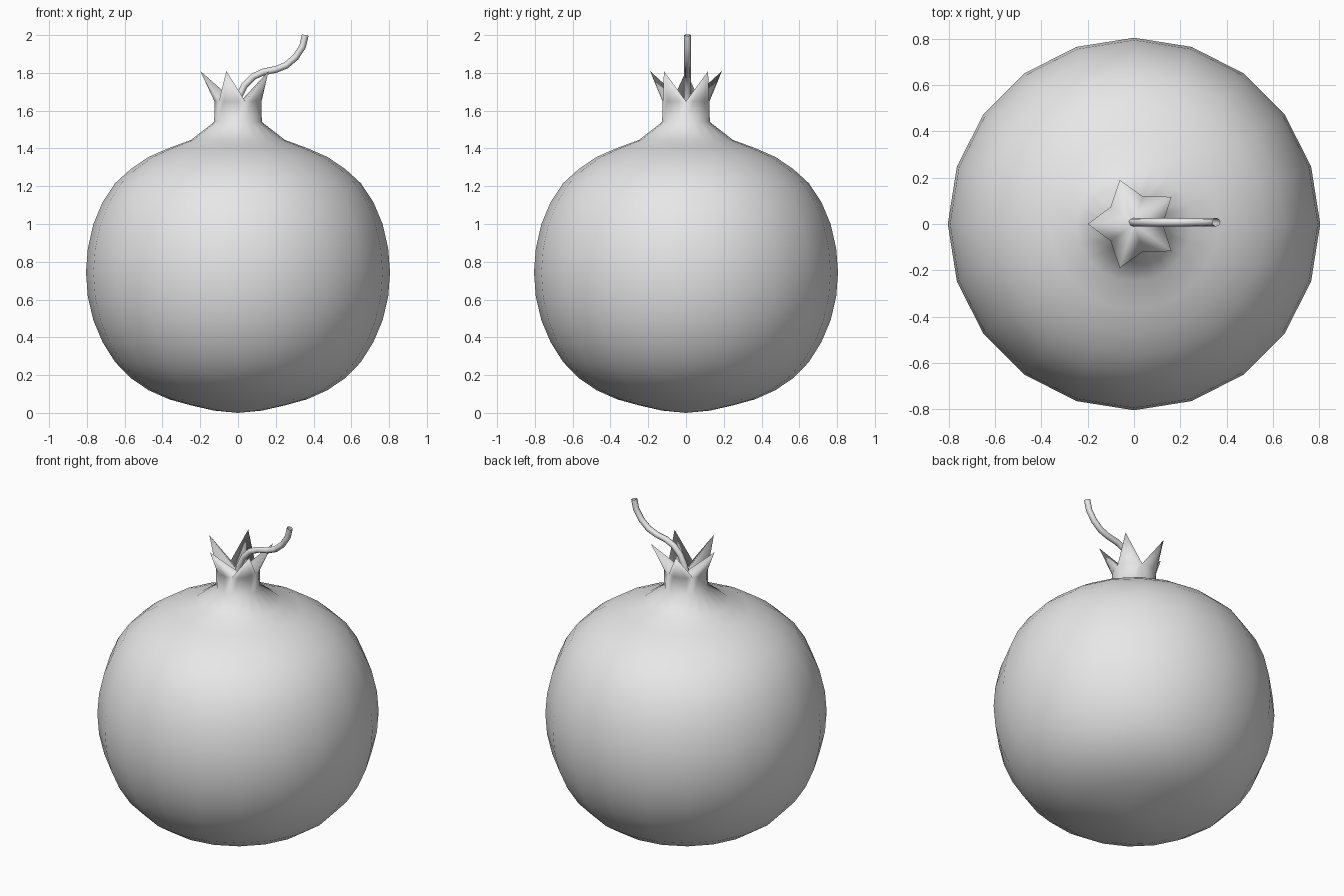
import bpy, bmesh, math

if "Cube" in bpy.data.objects:
    bpy.data.objects.remove(bpy.data.objects["Cube"])

SIDES = 20
R = 0.805

grey = bpy.data.materials.new("plain grey")
grey.diffuse_color = (0.8, 0.8, 0.8, 1)
grey.use_nodes = True
grey.node_tree.nodes["Principled BSDF"].inputs["Base Color"].default_value = grey.diffuse_color


def ring(bm, r, z):
    return [bm.verts.new((r * math.cos(math.tau * i / SIDES),
                          r * math.sin(math.tau * i / SIDES), z))
            for i in range(SIDES)]


# Fruit body: rings follow a sphere in radius, with a squashed base and a raised neck
heights = [0.012, 0.04, 0.072, 0.12, 0.185, 0.27, 0.375, 0.49, 0.615, 0.745,
           0.87, 1.0, 1.115, 1.215, 1.29, 1.355, 1.402, 1.445, 1.54]
bm = bmesh.new()
rings = [ring(bm, R * math.sin(math.radians(9 * (k + 1))), z)
         for k, z in enumerate(heights)]
rings.append(ring(bm, 0.125, 1.65))
for low, high in zip(rings, rings[1:]):
    for i in range(SIDES):
        j = (i + 1) % SIDES
        bm.faces.new((low[i], low[j], high[j], high[i]))
bottom = bm.verts.new((0, 0, 0))
for i in range(SIDES):
    bm.faces.new((bottom, rings[0][(i + 1) % SIDES], rings[0][i]))

# Crown: five flared points, each spanning four neck segments
rim = rings[-1]
centre = bm.verts.new((0, 0, 1.635))
for p in range(5):
    a = math.radians(36 + 72 * p)
    tip = bm.verts.new((0.2 * math.cos(a), 0.2 * math.sin(a), 1.81))
    arc = [rim[(4 * p + s) % SIDES] for s in range(5)]
    for v, w in zip(arc, arc[1:]):
        bm.faces.new((v, w, tip))
    bm.faces.new((arc[0], tip, centre))
    bm.faces.new((tip, arc[4], centre))
bmesh.ops.recalc_face_normals(bm, faces=bm.faces)
mesh = bpy.data.meshes.new("fruit_body")
bm.to_mesh(mesh)
bm.free()
mesh.shade_smooth()
mesh.materials.append(grey)
body = bpy.data.objects.new("fruit_body", mesh)
bpy.context.collection.objects.link(body)

# Stem: thin curved tube with an open end
path = [(-0.01, 1.62), (0.005, 1.675), (0.035, 1.735), (0.08, 1.78),
        (0.135, 1.805), (0.2, 1.818), (0.255, 1.84), (0.305, 1.883),
        (0.342, 1.94), (0.356, 2.0)]
curve = bpy.data.curves.new("stem", "CURVE")
curve.dimensions = "3D"
curve.bevel_depth = 0.018
curve.bevel_resolution = 2
curve.use_fill_caps = False
spline = curve.splines.new("POLY")
spline.points.add(len(path) - 1)
for pt, (x, z) in zip(spline.points, path):
    pt.co = (x, 0.008, z, 1)
spline.use_smooth = True
curve.materials.append(grey)
stem = bpy.data.objects.new("stem", curve)
bpy.context.collection.objects.link(stem)
